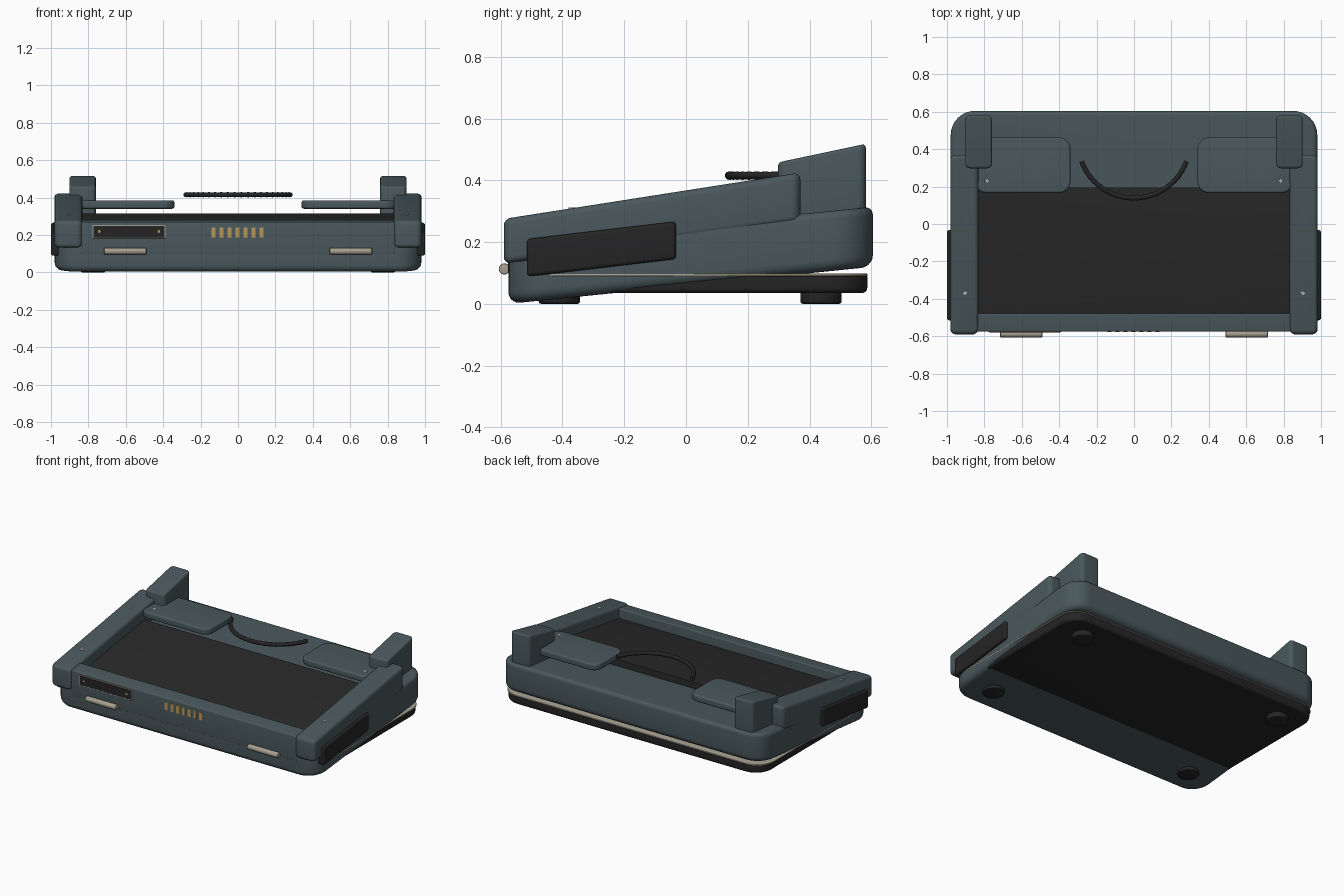
import bpy, bmesh, math
from mathutils import Vector

cube = bpy.data.objects.get("Cube")
if cube:
    bpy.data.objects.remove(cube, do_unlink=True)


def material(name, color):
    m = bpy.data.materials.new(name)
    m.use_nodes = True
    m.diffuse_color = (*color, 1)
    m.node_tree.nodes["Principled BSDF"].inputs["Base Color"].default_value = (*color, 1)
    return m


SLATE = material("slate_green", (0.068, 0.098, 0.108))
SCREEN = material("screen_charcoal", (0.022, 0.022, 0.022))
RUBBER = material("black_rubber", (0.018, 0.018, 0.019))
CREAM = material("warm_cream", (0.38, 0.35, 0.28))
GOLD = material("contact_gold", (0.5, 0.3, 0.1))
STEEL = material("rivet_steel", (0.4, 0.42, 0.43))


def finish(bm, name, mat):
    bmesh.ops.recalc_face_normals(bm, faces=bm.faces)
    mesh = bpy.data.meshes.new(name)
    bm.to_mesh(mesh)
    bm.free()
    obj = bpy.data.objects.new(name, mesh)
    bpy.context.collection.objects.link(obj)
    mesh.materials.append(mat)
    bpy.ops.object.select_all(action='DESELECT')
    obj.select_set(True)
    bpy.context.view_layer.objects.active = obj
    bpy.ops.object.shade_smooth_by_angle(angle=math.radians(35))
    return obj


def outline(hx, hy, r, segs=8):
    """Rounded rectangle around the origin."""
    pts = []
    for q, (sx, sy) in enumerate(((1, 1), (-1, 1), (-1, -1), (1, -1))):
        for i in range(segs + 1):
            a = (q + i / segs) * math.pi / 2
            pts.append((sx * (hx - r) + r * math.cos(a), sy * (hy - r) + r * math.sin(a)))
    return pts


def slab(name, mat, xs, ys, bottom, top, r, low=0.01, high=0.01, steps=5):
    """Rounded block; bottom and top are heights at its front and back."""
    cx, cy = sum(xs) / 2, sum(ys) / 2
    hx, hy = abs(xs[1] - xs[0]) / 2, (ys[1] - ys[0]) / 2
    arc = [i / steps * math.pi / 2 for i in range(steps + 1)]
    layers = [(bottom, low, 1, a) for a in arc] + [(top, high, -1, a) for a in reversed(arc)]
    bm = bmesh.new()
    rings = []
    for ends, edge, sign, a in layers:
        inset = edge * (1 - math.sin(a))
        lift = sign * edge * (1 - math.cos(a))
        ring = []
        for x, y in outline(hx - inset, hy - inset, max(r - inset, 0.001)):
            t = (y + hy) / (2 * hy)
            ring.append(bm.verts.new((cx + x, cy + y, ends[0] + t * (ends[1] - ends[0]) + lift)))
        rings.append(ring)
    for a, b in zip(rings, rings[1:]):
        for i in range(len(a)):
            j = (i + 1) % len(a)
            bm.faces.new((a[i], a[j], b[j], b[i]))
    bm.faces.new(rings[0])
    bm.faces.new(rings[-1])
    return finish(bm, name, mat)


def plate(name, mat, xs, zs, front):
    """Thin upright plate on the front wall."""
    return slab(name, mat, xs, (front, -0.57), (zs[0], zs[0]), (zs[1], zs[1]), 0.001, 0.0005, 0.0005, 1)


def rod(name, mat, loc, r, depth, axis='Z', bevel=0.004):
    bm = bmesh.new()
    bmesh.ops.create_cone(bm, cap_ends=True, segments=32, radius1=r, radius2=r, depth=depth)
    rims = [e for e in bm.edges if abs(e.verts[0].co.z - e.verts[1].co.z) < 1e-5]
    bmesh.ops.bevel(bm, geom=rims, offset=bevel, segments=2, affect='EDGES', profile=0.5)
    direction = {'X': (1, 0, 0), 'Y': (0, 1, 0), 'Z': (0, 0, 1)}[axis]
    bmesh.ops.rotate(bm, verts=bm.verts,
                     matrix=Vector((0, 0, 1)).rotation_difference(Vector(direction)).to_matrix())
    bmesh.ops.translate(bm, verts=bm.verts, vec=loc)
    return finish(bm, name, mat)


# Tilted body with base plate and trim seam
slab("body", SLATE, (-0.98, 0.98), (-0.575, 0.605), (0.0, 0.12), (0.198, 0.314), 0.13, 0.038, 0.025)
slab("base_plate", RUBBER, (-0.968, 0.968), (-0.55, 0.587), (0.035, 0.035), (0.09, 0.09), 0.12, 0.018, 0.003)
slab("trim_seam", CREAM, (-0.981, 0.981), (-0.56, 0.588), (0.09, 0.09), (0.098, 0.098), 0.13, 0.003, 0.003)

# Front wall and the screen recessed behind it
slab("front_wall", SLATE, (-0.84, 0.84), (-0.576, -0.478), (0.1, 0.11), (0.268, 0.281), 0.004, 0.003, 0.008)
slab("screen", SCREEN, (-0.835, 0.835), (-0.48, 0.195), (0.17, 0.26), (0.215, 0.316), 0.004, 0.002, 0.002)

for s, side in ((1, "left"), (-1, "right")):
    # Side rail, grip and rear post
    slab(side + "_rail", SLATE, (s * 0.832, s * 0.982), (-0.59, 0.37), (0.13, 0.265), (0.275, 0.425),
         0.03, 0.022, 0.022)
    slab(side + "_grip", RUBBER, (s * 0.93, s * 1.0), (-0.515, -0.032), (0.088, 0.145), (0.21, 0.267),
         0.014, 0.012, 0.012)
    slab(side + "_post", SLATE, (s * 0.76, s * 0.902), (0.298, 0.582), (0.26, 0.29), (0.458, 0.518),
         0.025, 0.01, 0.012)
    # Flat ear beside the screen
    slab(side + "_ear", SLATE, (s * 0.34, s * 0.85), (0.166, 0.462), (0.34, 0.34), (0.385, 0.385),
         0.06, 0.012, 0.012)
    # Rivets
    rod(side + "_ear_rivet", STEEL, (s * 0.785, 0.23, 0.384), 0.011, 0.006, bevel=0.002)
    rod(side + "_rail_rivet", STEEL, (s * 0.903, -0.37, 0.307), 0.011, 0.01, bevel=0.002)
    # Front button bar
    rod(side + "_button", CREAM, (s * 0.603, -0.588, 0.113), 0.018, 0.226, 'X')
    # Feet
    for y, end in ((-0.41, "front"), (0.437, "rear")):
        rod(f"{side}_{end}_foot", RUBBER, (s * 0.775, y, 0.026), 0.067, 0.052, bevel=0.008)

# Front port panel with rim and screws
plate("port_rim", CREAM, (-0.777, -0.387), (0.182, 0.254), -0.5775)
plate("port_panel", RUBBER, (-0.772, -0.392), (0.187, 0.249), -0.579)
for i, x in enumerate((-0.742, -0.424)):
    rod(f"port_screw_{i + 1}", GOLD, (x, -0.579, 0.218), 0.008, 0.003, 'Y', 0.001)

# Row of front contacts
for i in range(7):
    x = -0.131 + i * 0.0427
    plate(f"contact_{i + 1}", GOLD, (x - 0.011, x + 0.011), (0.187, 0.24), -0.5775)

# Curved handle cord swept along an arc
bm = bmesh.new()
R, r, cy, half = 0.298, 0.013, 0.437, math.radians(70)
loops = []
for i in range(41):
    a = -math.pi / 2 + half * (i / 20 - 1)
    rr = r * (1.06 if i % 2 else 0.94)
    loop = []
    for k in range(12):
        b = k * math.tau / 12
        d = R + rr * math.cos(b)
        loop.append(bm.verts.new((d * math.cos(a), cy + d * math.sin(a), 0.415 + rr * math.sin(b))))
    loops.append(loop)
for p, q in zip(loops, loops[1:]):
    for k in range(12):
        n = (k + 1) % 12
        bm.faces.new((p[k], p[n], q[n], q[k]))
bm.faces.new(loops[0])
bm.faces.new(loops[-1])
finish(bm, "handle_cord", RUBBER)
